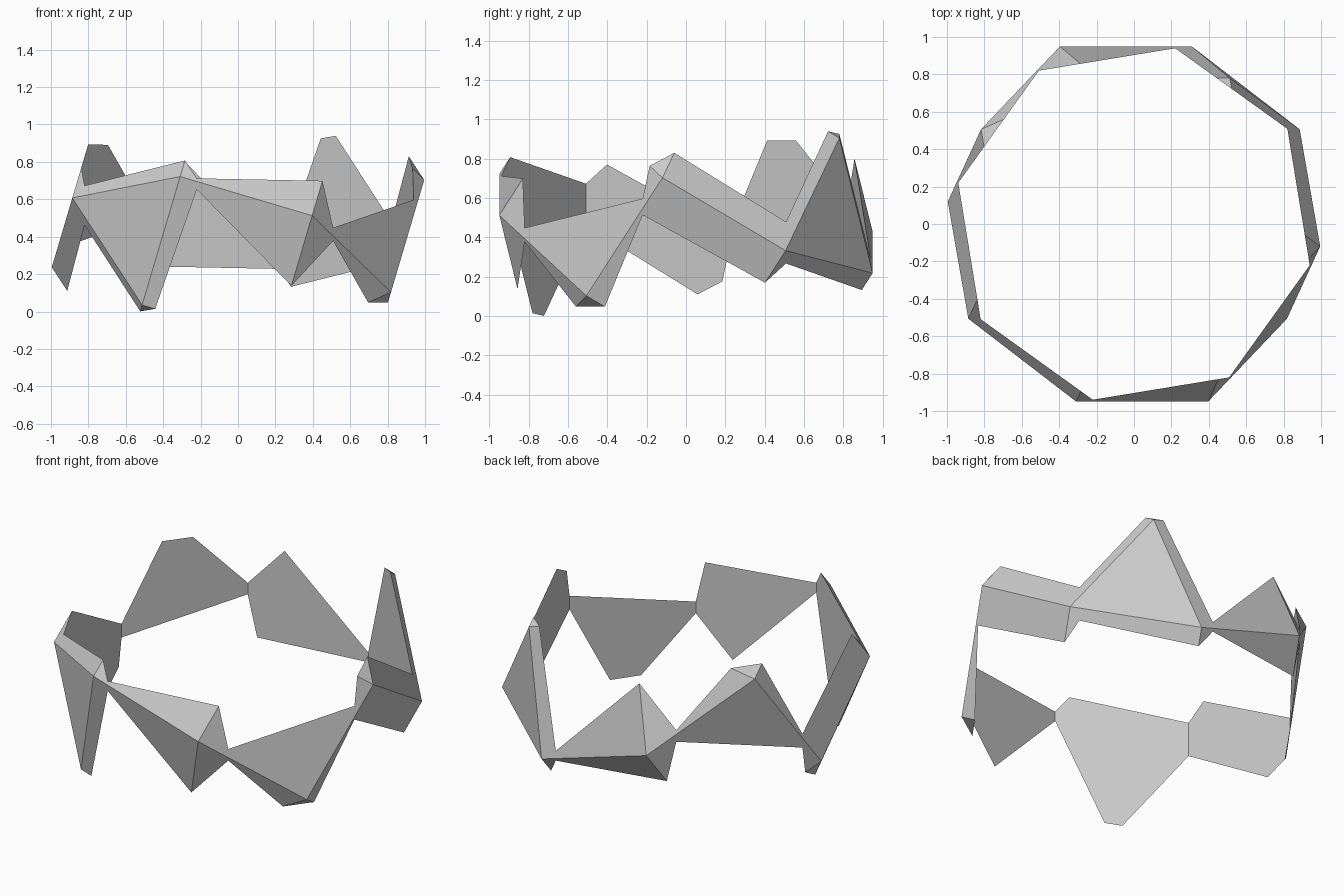
import bpy
import bmesh
from itertools import product
from math import radians, sqrt
from mathutils import Matrix, Vector

cube = bpy.data.objects.get("Cube")
if cube:
    bpy.data.objects.remove(cube, do_unlink=True)

UNIT = 0.368          # half the edge length of the solid
BORE_RADIUS = 0.965   # corner radius of the eight-sided bore
MID_Z = 0.47

grey = bpy.data.materials.new("plain_grey")
grey.use_nodes = True
color = (0.6, 0.6, 0.6, 1)
grey.diffuse_color = color
grey.node_tree.nodes["Principled BSDF"].inputs["Base Color"].default_value = color


def add_object(name, bm):
    mesh = bpy.data.meshes.new(name)
    bm.to_mesh(mesh)
    bm.free()
    mesh.materials.append(grey)
    obj = bpy.data.objects.new(name, mesh)
    bpy.context.collection.objects.link(obj)
    return obj


# Tilted axes of the solid
e1 = Vector((-0.959, 0, 0.284)).normalized()
e2 = Vector((-0.162, 0.851, -0.5))
e2 = (e2 - e1 * e2.dot(e1)).normalized()
e3 = e1.cross(e2)

# Solid of squares and triangles: one long coordinate, two short ones
bm = bmesh.new()
for long_axis in range(3):
    for signs in product((-1, 1), repeat=3):
        p = [s * UNIT for s in signs]
        p[long_axis] *= 1 + sqrt(2)
        bm.verts.new(e1 * p[0] + e2 * p[1] + e3 * p[2] + Vector((0, 0, MID_Z)))
bmesh.ops.convex_hull(bm, input=bm.verts[:])
bmesh.ops.dissolve_limit(bm, angle_limit=radians(2), verts=bm.verts[:], edges=bm.edges[:])
bmesh.ops.recalc_face_normals(bm, faces=bm.faces[:])
ring = add_object("faceted_ring", bm)

# Upright eight-sided bore
bm = bmesh.new()
bmesh.ops.create_cone(
    bm, cap_ends=True, segments=8, radius1=BORE_RADIUS, radius2=BORE_RADIUS, depth=4,
    matrix=Matrix.Translation((0, 0, MID_Z)) @ Matrix.Rotation(radians(31.8), 4, "Z"))
bore = add_object("bore_cutter", bm)
bore.hide_render = True

# Cut the bore away, leaving only the jagged band
cut = ring.modifiers.new("bore", "BOOLEAN")
cut.operation = "DIFFERENCE"
cut.solver = "EXACT"
cut.object = bore
bpy.context.view_layer.objects.active = ring
ring.select_set(True)
bpy.ops.object.modifier_apply(modifier=cut.name)
bpy.data.objects.remove(bore, do_unlink=True)
